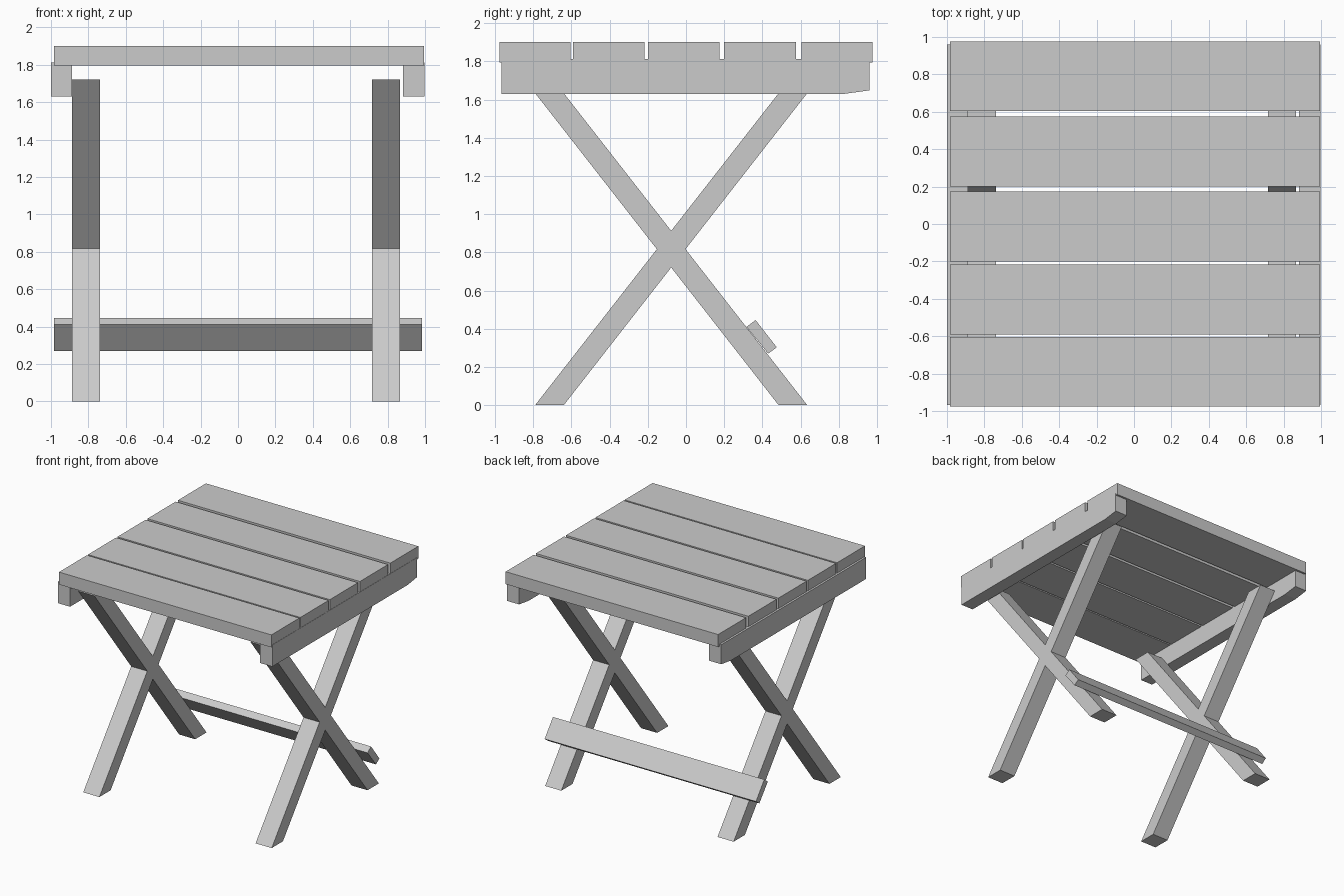
import bpy, bmesh

if "Cube" in bpy.data.objects:
    bpy.data.objects.remove(bpy.data.objects["Cube"])


def prism(name, profile, x0, x1):
    """Extrude a (y, z) outline along x from x0 to x1."""
    bm = bmesh.new()
    face = bm.faces.new([bm.verts.new((x0, y, z)) for y, z in profile])
    ext = bmesh.ops.extrude_face_region(bm, geom=[face])
    verts = [g for g in ext["geom"] if isinstance(g, bmesh.types.BMVert)]
    bmesh.ops.translate(bm, verts=verts, vec=(x1 - x0, 0, 0))
    bmesh.ops.recalc_face_normals(bm, faces=bm.faces)
    mesh = bpy.data.meshes.new(name)
    bm.to_mesh(mesh)
    bm.free()
    obj = bpy.data.objects.new(name, mesh)
    bpy.context.collection.objects.link(obj)
    return obj


# Table top planks
planks = [(-0.977, -0.605), (-0.592, -0.217), (-0.20, 0.175), (0.20, 0.575), (0.605, 0.977)]
for i, (y0, y1) in enumerate(planks):
    prism(f"top_plank_{i + 1}", [(y0, 1.795), (y1, 1.795), (y1, 1.90), (y0, 1.90)], -0.983, 0.995)

# Side rails under the planks, slightly tapered at the back end
rail = [(-0.967, 1.63), (0.83, 1.63), (0.96, 1.648), (0.96, 1.812), (-0.967, 1.812)]
prism("left_rail", rail, -1.0, -0.887)
prism("right_rail", rail, 0.882, 0.997)

# Crossed legs: one X outline, cut level at floor and top
s, top, mid = 0.7805, 1.72, -0.0775
a0, a1 = -0.79, -0.64          # floor edges of the leg rising to the back
b0, b1 = 0.485, 0.635          # floor edges of the leg rising to the front


def cross(a, b):
    return ((a + b) / 2, (b - a) / 2 / s)


legs = [
    (a0, 0), (a1, 0), cross(a1, b0), (b0, 0), (b1, 0), cross(a1, b1),
    (a1 + s * top, top), (a0 + s * top, top), cross(a0, b1),
    (b1 - s * top, top), (b0 - s * top, top), cross(a0, b0),
]
prism("left_crossed_legs", legs, -0.888, -0.738)
prism("right_crossed_legs", legs, 0.717, 0.867)

# Stretcher board on the back of the legs
prism("stretcher", [(0.317, 0.41), (0.43, 0.27), (0.475, 0.303), (0.364, 0.446)], -0.984, 0.984)
